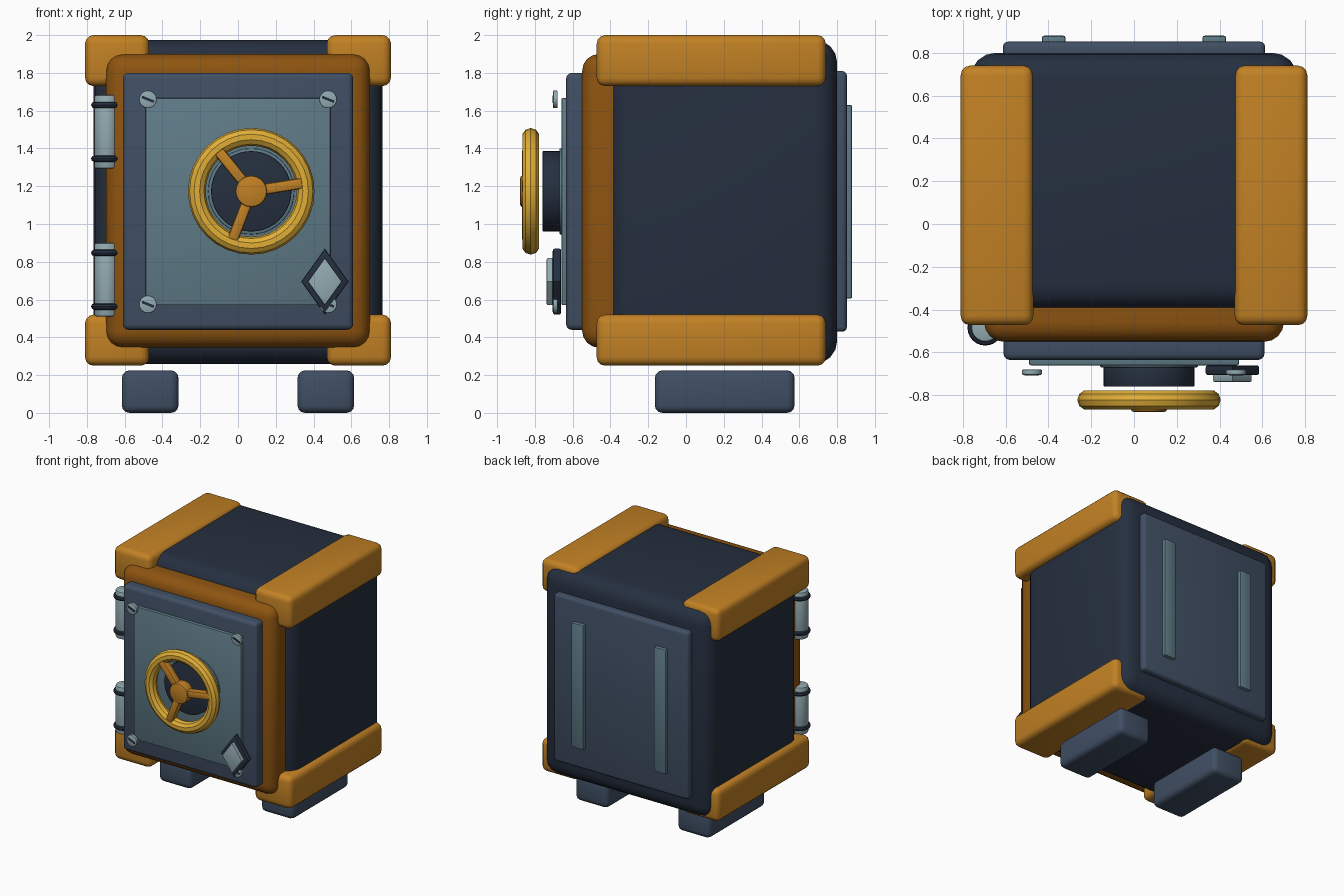
import bpy, bmesh, math
from mathutils import Matrix, Vector

if "Cube" in bpy.data.objects:
    bpy.data.objects.remove(bpy.data.objects["Cube"])


def mat(name, r, g, b):
    m = bpy.data.materials.new(name)
    lin = [(c / 255 / 12.92 if c < 11 else ((c / 255 + 0.055) / 1.055) ** 2.4) for c in (r, g, b)]
    m.diffuse_color = (*lin, 1)
    m.use_nodes = True
    m.node_tree.nodes["Principled BSDF"].inputs["Base Color"].default_value = m.diffuse_color
    return m


NAVY = mat("dark navy", 37, 47, 63)
SLATE = mat("slate blue", 64, 79, 100)
TEAL = mat("grey teal", 95, 123, 135)
METAL = mat("light metal", 146, 171, 178)
ORANGE = mat("amber orange", 194, 129, 36)
BROWN = mat("amber brown", 142, 84, 16)
GOLD = mat("gold", 226, 175, 55)


def finish(name, bm, material, matrix=None):
    if matrix:
        bm.transform(matrix)
    bmesh.ops.recalc_face_normals(bm, faces=bm.faces)
    me = bpy.data.meshes.new(name)
    bm.to_mesh(me)
    bm.free()
    me.materials.append(material)
    ob = bpy.data.objects.new(name, me)
    bpy.context.collection.objects.link(ob)
    bpy.ops.object.select_all(action='DESELECT')
    ob.select_set(True)
    bpy.context.view_layer.objects.active = ob
    bpy.ops.object.shade_smooth_by_angle(angle=math.radians(35))
    return ob


def bevel(bm, edges, width, segs):
    if width:
        bmesh.ops.bevel(bm, geom=edges, offset=width, segments=segs, profile=0.5, affect='EDGES')


def box(name, x, y, z, material, width=0.0, segs=3, matrix=None):
    bm = bmesh.new()
    bmesh.ops.create_cube(bm, size=1)
    for v in bm.verts:
        v.co = [(a + b) / 2 + c * (b - a) for (a, b), c in zip((x, y, z), v.co)]
    bevel(bm, bm.edges[:], width, segs)
    return finish(name, bm, material, matrix)


def disc(name, loc, r, depth, material, axis='Y', sides=32, width=0.0, scale=(1, 1, 1)):
    bm = bmesh.new()
    bmesh.ops.create_cone(bm, cap_ends=True, segments=sides, radius1=r, radius2=r, depth=depth)
    rim = [e for e in bm.edges if abs(e.verts[0].co.z - e.verts[1].co.z) < 1e-5]
    bevel(bm, rim, width, 2)
    rot = Matrix.Rotation(math.pi / 2, 4, 'X') if axis == 'Y' else Matrix()
    return finish(name, bm, material, Matrix.Translation(loc) @ Matrix.Diagonal((*scale, 1)) @ rot)


def ring(name, loc, major, minor, material, axis='Y', n=32, m=10):
    bm = bmesh.new()
    rows = []
    for i in range(n):
        a = 2 * math.pi * i / n
        rows.append([bm.verts.new(((major + minor * math.cos(t)) * math.cos(a),
                                   (major + minor * math.cos(t)) * math.sin(a),
                                   minor * math.sin(t)))
                     for t in (2 * math.pi * j / m for j in range(m))])
    for i in range(n):
        for j in range(m):
            p, q, k = rows[i], rows[(i + 1) % n], (j + 1) % m
            bm.faces.new((p[j], q[j], q[k], p[k]))
    rot = Matrix.Rotation(math.pi / 2, 4, 'X') if axis == 'Y' else Matrix()
    return finish(name, bm, material, Matrix.Translation(loc) @ rot)


# Main cabinet and front frame
box("cabinet", (-0.765, 0.765), (-0.40, 0.80), (0.26, 1.975), NAVY, 0.12, 4)
box("front_frame", (-0.70, 0.70), (-0.55, -0.20), (0.345, 1.90), BROWN, 0.09, 4)

# Door slab, inner panel and rear cover
box("door", (-0.61, 0.61), (-0.635, -0.50), (0.44, 1.80), SLATE, 0.03)
box("door_panel", (-0.49, 0.49), (-0.66, -0.60), (0.57, 1.667), TEAL, 0.008, 2)
box("back_plate", (-0.613, 0.613), (0.75, 0.852), (0.43, 1.81), SLATE, 0.025)

for s, side in ((-1, "left"), (1, "right")):
    def span(a, b):
        return tuple(sorted((s * a, s * b)))
    # Edge guards, feet and rear ribs
    box(f"{side}_top_guard", span(0.47, 0.81), (-0.473, 0.74), (1.73, 2.0), ORANGE, 0.045)
    box(f"{side}_bottom_guard", span(0.47, 0.81), (-0.473, 0.74), (0.25, 0.52), ORANGE, 0.045)
    box(f"{side}_foot", span(0.315, 0.615), (-0.165, 0.575), (0.0, 0.225), SLATE, 0.04)
    box(f"{side}_back_rib", span(0.32, 0.43), (0.83, 0.88), (0.605, 1.63), TEAL, 0.01, 2)
    # Door screws with slots
    for z, level in ((1.66, "top"), (0.575, "bottom")):
        disc(f"{side}_{level}_screw", (s * 0.477, -0.692, z), 0.047, 0.025, METAL, sides=20, width=0.006)
        box(f"{side}_{level}_screw_slot", (-0.034, 0.034), (-0.004, 0.004), (-0.007, 0.007), NAVY,
            matrix=Matrix.Translation((s * 0.477, -0.704, z)) @ Matrix.Rotation(math.radians(22), 4, 'Y'))

# Hinges with dark bands
for z, level in ((1.488, "upper"), (0.705, "lower")):
    disc(f"{level}_hinge", (-0.695, -0.485, z), 0.066, 0.39, METAL, axis='Z', sides=24, width=0.012)
    for d, end in ((0.142, "top"), (-0.142, "bottom")):
        ring(f"{level}_hinge_{end}_band", (-0.695, -0.485, z + d), 0.066, 0.017, NAVY, axis='Z', n=24, m=8)

# Hand wheel on its dark boss
WX, WZ = 0.07, 1.173
disc("boss_collar", (WX, -0.655, WZ), 0.228, 0.03, TEAL, sides=40, width=0.005)
disc("boss", (WX, -0.71, WZ), 0.213, 0.10, NAVY, sides=40, width=0.006)
ring("wheel_rim", (WX, -0.822, WZ), 0.288, 0.047, GOLD, n=32, m=10)
disc("wheel_hub", (WX, -0.835, WZ), 0.084, 0.085, ORANGE, sides=20, width=0.012)
for i in range(3):
    a = math.radians(9 + 120 * i)
    box(f"wheel_spoke_{i + 1}", (0.03, 0.28), (-0.032, 0.032), (-0.029, 0.029), ORANGE, 0.014, 2,
        Matrix.Translation((WX, -0.835, WZ)) @ Matrix.Rotation(-a, 4, 'Y'))

# Diamond lock plate
disc("lock_plate", (0.46, -0.683, 0.695), 0.175, 0.045, NAVY, sides=4, width=0.01, scale=(0.715, 1, 1))
disc("lock_face", (0.46, -0.72, 0.695), 0.125, 0.035, METAL, sides=4, width=0.006, scale=(0.72, 1, 1))
